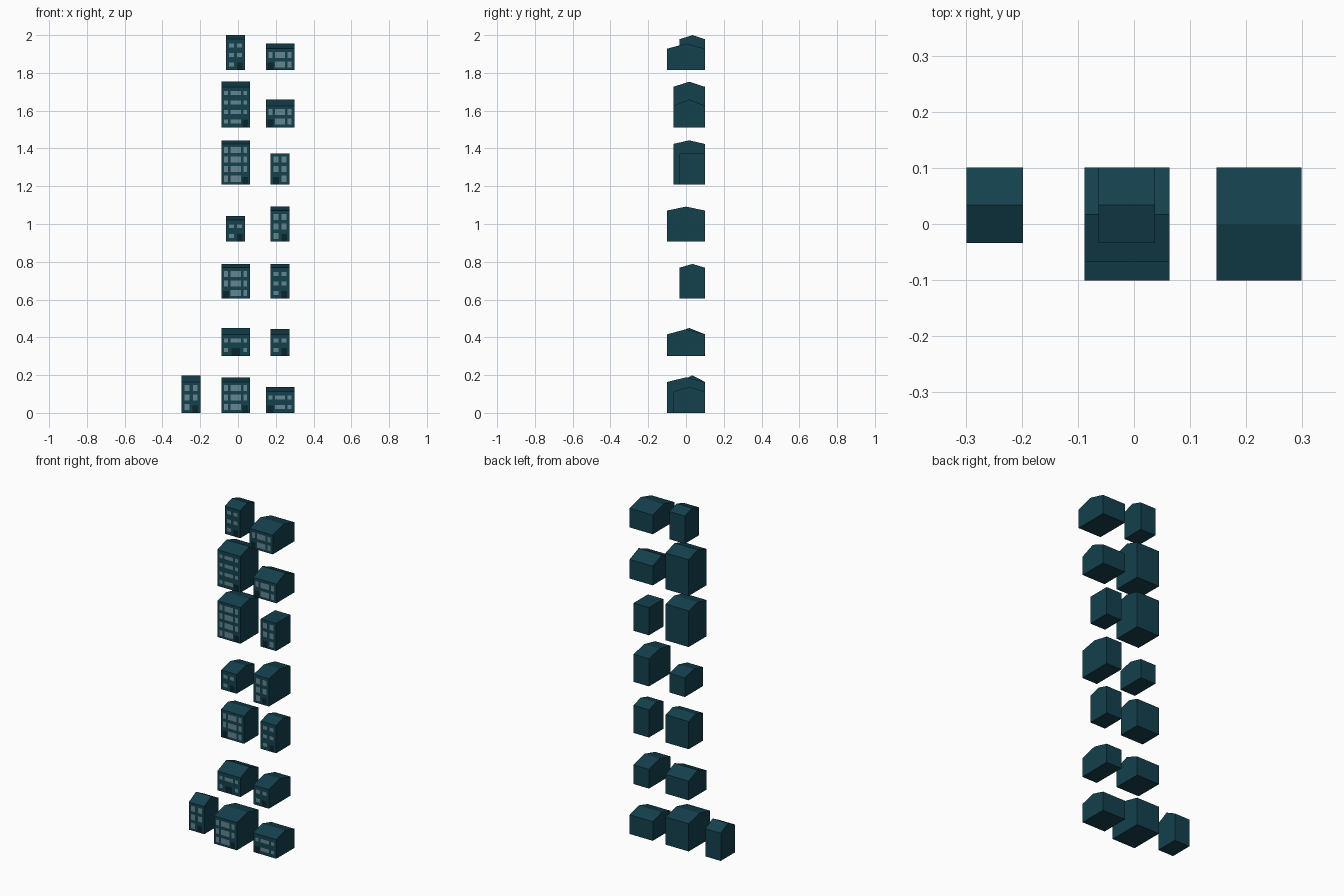
import bpy, bmesh

if "Cube" in bpy.data.objects:
    bpy.data.objects.remove(bpy.data.objects["Cube"])

U = 0.0504            # storey height / base module
BACK = 2 * U          # all houses share one back line
PITCH = 6 * U         # vertical spacing of the rows


def material(name, rgb):
    m = bpy.data.materials.new(name)
    m.diffuse_color = (*rgb, 1)
    m.use_nodes = True
    m.node_tree.nodes["Principled BSDF"].inputs["Base Color"].default_value = m.diffuse_color
    return m


WALL = material("teal_wall", (0.007, 0.052, 0.075))
GLASS = material("pale_glass", (0.13, 0.24, 0.28))
DOOR = material("dark_door", (0.003, 0.018, 0.024))


def house(name, row, xc, wide, depth, floors, rise, tall, door):
    w = (3 if wide else 2) * U
    x0, x1, z0 = xc - w / 2, xc + w / 2, row * PITCH
    y0 = BACK - depth
    eave = z0 + floors * U + U / 4
    bm = bmesh.new()

    # gabled (or flat) body extruded from its side profile
    prof = [(y0, z0), (BACK, z0), (BACK, eave)]
    if rise:
        prof.append(((y0 + BACK) / 2, eave + rise))
    prof.append((y0, eave))
    face = bm.faces.new([bm.verts.new((x0, y, z)) for y, z in prof])
    ext = bmesh.ops.extrude_face_region(bm, geom=[face])
    bmesh.ops.translate(bm, vec=(w, 0, 0),
                        verts=[v for v in ext["geom"] if isinstance(v, bmesh.types.BMVert)])
    bmesh.ops.recalc_face_normals(bm, faces=bm.faces[:])

    # panels lying on the front wall
    def panel(a, b, c, d, mat):
        y = y0 - 0.0006
        f = bm.faces.new([bm.verts.new((x0 + p, y, z0 + q))
                          for p, q in ((a, c), (b, c), (b, d), (a, d))])
        f.material_index = mat

    if wide:
        cols = [(0.015, 0.035), (0.048, 0.103), (0.116, 0.136)]
    else:
        cols = [(0.016, 0.042), (0.059, 0.085)]
    lo, hi = (0.014, 0.046) if tall else (0.020, 0.041)
    for k in range(floors):
        for i, (a, b) in enumerate(cols):
            if k == 0 and i == door:
                mid = (a + b) / 2
                half = 0.022 if wide and door == 1 else 0.015
                panel(mid - half, mid + half, 0.001, 0.040, 2)
            else:
                panel(a, b, k * U + lo, k * U + hi, 1)

    me = bpy.data.meshes.new(name)
    bm.to_mesh(me)
    bm.free()
    for m in (WALL, GLASS, DOOR):
        me.materials.append(m)
    bpy.context.collection.objects.link(bpy.data.objects.new(name, me))


L, M, R = -0.2478, -0.0126, 0.2226        # column centres
D2, D3, D4 = 0.1344, 0.168, 0.2016        # shallow, medium, deep plots

# row, column, wide, depth, floors, roof rise, tall windows, door column
houses = [
    (0, L, False, D2, 3, 0.035, True, 1),
    (0, M, True, D4, 3, 0.024, True, 2),
    (0, R, True, D3, 2, 0.024, False, 0),
    (1, M, True, D3, 2, 0.034, False, 1),
    (1, R, False, D4, 2, 0.027, False, 1),
    (2, M, True, D2, 3, 0.020, True, 0),
    (2, R, False, D2, 3, 0.020, False, 1),
    (3, M, False, D3, 2, 0.021, False, 1),
    (3, R, False, D4, 3, 0.021, True, 1),
    (4, M, True, D3, 4, 0.019, True, 2),
    (4, R, False, D2, 3, 0, True, 0),
    (5, M, True, D3, 4, 0.027, False, 2),
    (5, R, True, D3, 2, 0.034, True, 0),
    (6, M, False, D2, 3, 0.0218, False, 1),
    (6, R, True, D4, 2, 0.0275, True, 0),
]
for n, h in enumerate(houses):
    house(f"house_{n + 1:02d}", *h)
